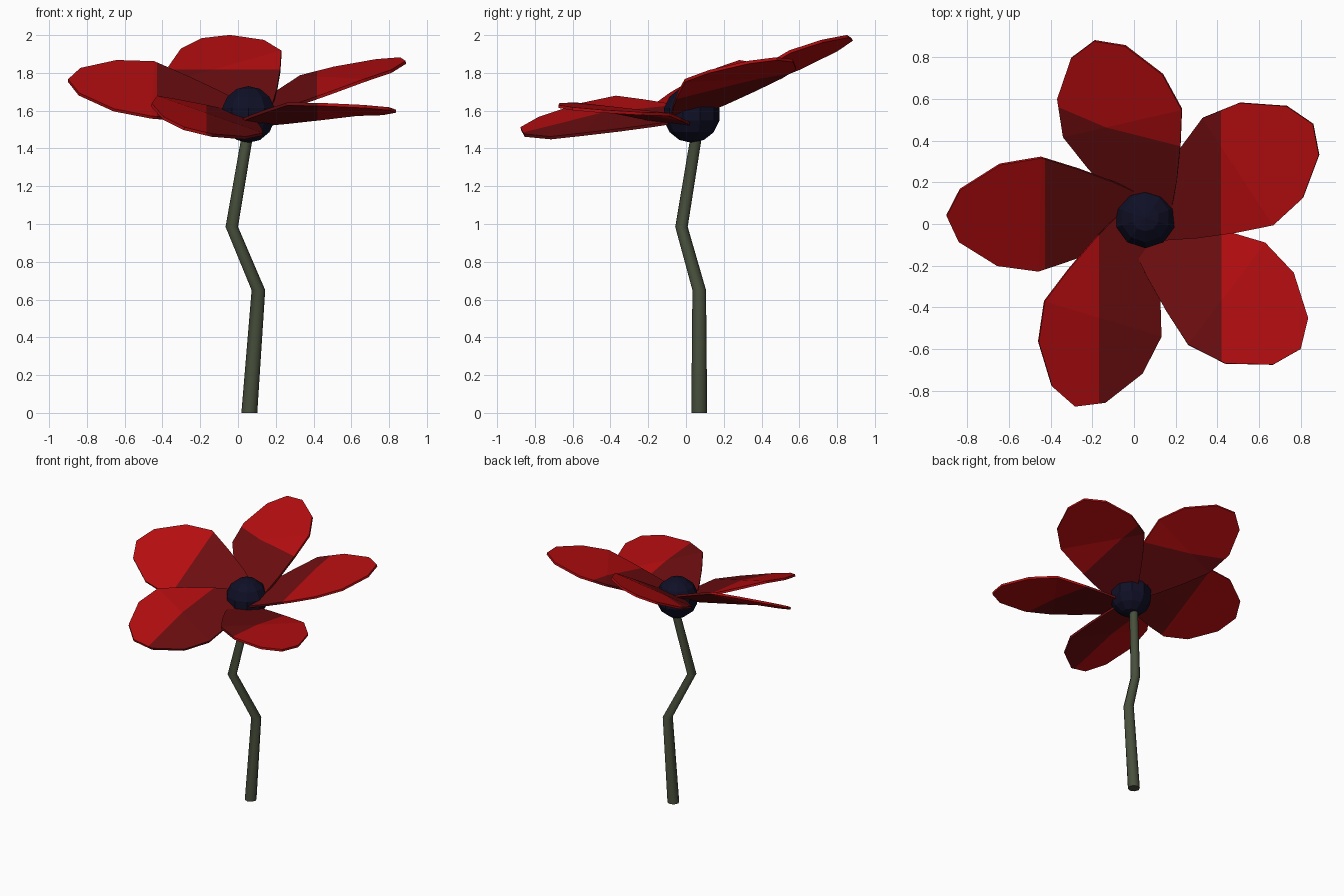
import bpy, bmesh, math
from mathutils import Vector

if "Cube" in bpy.data.objects:
    bpy.data.objects.remove(bpy.data.objects["Cube"])


def material(name, rgb):
    m = bpy.data.materials.new(name)
    m.diffuse_color = (*rgb, 1)
    m.use_nodes = True
    m.node_tree.nodes["Principled BSDF"].inputs["Base Color"].default_value = m.diffuse_color
    return m


RED = material("bright_red", (0.46, 0.004, 0.005))
DARK = material("dark_red", (0.15, 0.004, 0.005))
NAVY = material("dark_navy", (0.005, 0.005, 0.02))
GREEN = material("dull_green", (0.065, 0.08, 0.045))


def finish(bm, name, *mats):
    me = bpy.data.meshes.new(name)
    bmesh.ops.recalc_face_normals(bm, faces=bm.faces)
    bm.to_mesh(me)
    bm.free()
    for m in mats:
        me.materials.append(m)
    ob = bpy.data.objects.new(name, me)
    bpy.context.collection.objects.link(ob)
    return ob


# Stem: tapered tube with two kinks
path = [(0.06, 0.07, 0, 0.042), (0.108, 0.07, 0.65, 0.036),
        (-0.033, -0.024, 0.985, 0.033), (0.055, 0.06, 1.5, 0.03)]
bm = bmesh.new()
N = 8
rings = [[bm.verts.new((x + r * math.cos(2 * math.pi * i / N),
                        y + r * math.sin(2 * math.pi * i / N), z))
          for i in range(N)] for x, y, z, r in path]
for a, b in zip(rings, rings[1:]):
    for i in range(N):
        j = (i + 1) % N
        bm.faces.new((a[i], a[j], b[j], b[i]))
bm.faces.new(rings[0][::-1])
bm.faces.new(rings[-1])
stem = finish(bm, "stem", GREEN)
stem.data.polygons.foreach_set("use_smooth", [len(p.vertices) == 4 for p in stem.data.polygons])

# Flower centre
bm = bmesh.new()
bmesh.ops.create_uvsphere(bm, u_segments=10, v_segments=7, radius=0.15)
bmesh.ops.translate(bm, verts=bm.verts, vec=(0.055, 0.03, 1.58))
finish(bm, "flower_centre", NAVY)

# Petals: one shared outline (distance from base, half width), placed by tip and widest points
BEND, TIP = 0.53, 0.97
ROWS = [(0, 0.07), (0.18, 0.165), (0.35, 0.24), (BEND, 0.307), (0.725, 0.273), (0.91, 0.14)]


def petal(name, tip, left, right, axis, cut):
    tip, left, right = Vector(tip), Vector(left), Vector(right)
    mid, side = (left + right) / 2, (left - right) / 2
    bm = bmesh.new()

    def vert(u, v):
        p = mid + (tip - mid) * (u - BEND) / (TIP - BEND) + side * v / 0.307
        p.z -= 0.08 * max(0, (BEND - u) / BEND)      # inner part dips to the centre
        return bm.verts.new(p)

    rows = [(vert(u, -v), vert(u, v)) for u, v in ROWS]
    for a, b in zip(rows, rows[1:]):
        bm.faces.new((a[0], a[1], b[1], b[0]))
    bm.faces.new((*rows[-1], vert(TIP, 0)))
    # dark inner part, cut along one axis
    n = Vector((0, 0, 0))
    n[axis] = 1
    bmesh.ops.bisect_plane(bm, geom=bm.verts[:] + bm.edges[:] + bm.faces[:],
                           plane_co=n * cut, plane_no=n)
    side_of_tip = tip[axis] > cut
    for f in bm.faces:
        f.material_index = 0 if (f.calc_center_median()[axis] > cut) == side_of_tip else 1
    ob = finish(bm, name, RED, DARK)
    mod = ob.modifiers.new("thickness", 'SOLIDIFY')
    mod.thickness = 0.016
    mod.offset = 0


petal("petal_back", (-0.19, 0.88, 1.977), (-0.34, 0.42, 1.752), (0.23, 0.55, 1.912), 2, 1.81)
petal("petal_back_right", (0.86, 0.48, 1.875), (0.33, 0.51, 1.78), (0.67, -0.005, 1.76), 0, 0.42)
petal("petal_front_right", (0.80, -0.60, 1.61), (0.26, -0.58, 1.635), (0.63, -0.09, 1.58), 0, 0.42)
petal("petal_front_left", (-0.285, -0.875, 1.505), (-0.43, -0.37, 1.672), (0.13, -0.54, 1.475), 0, -0.17)
petal("petal_left", (-0.90, 0.04, 1.76), (-0.445, 0.32, 1.855), (-0.46, -0.225, 1.565), 0, -0.43)
